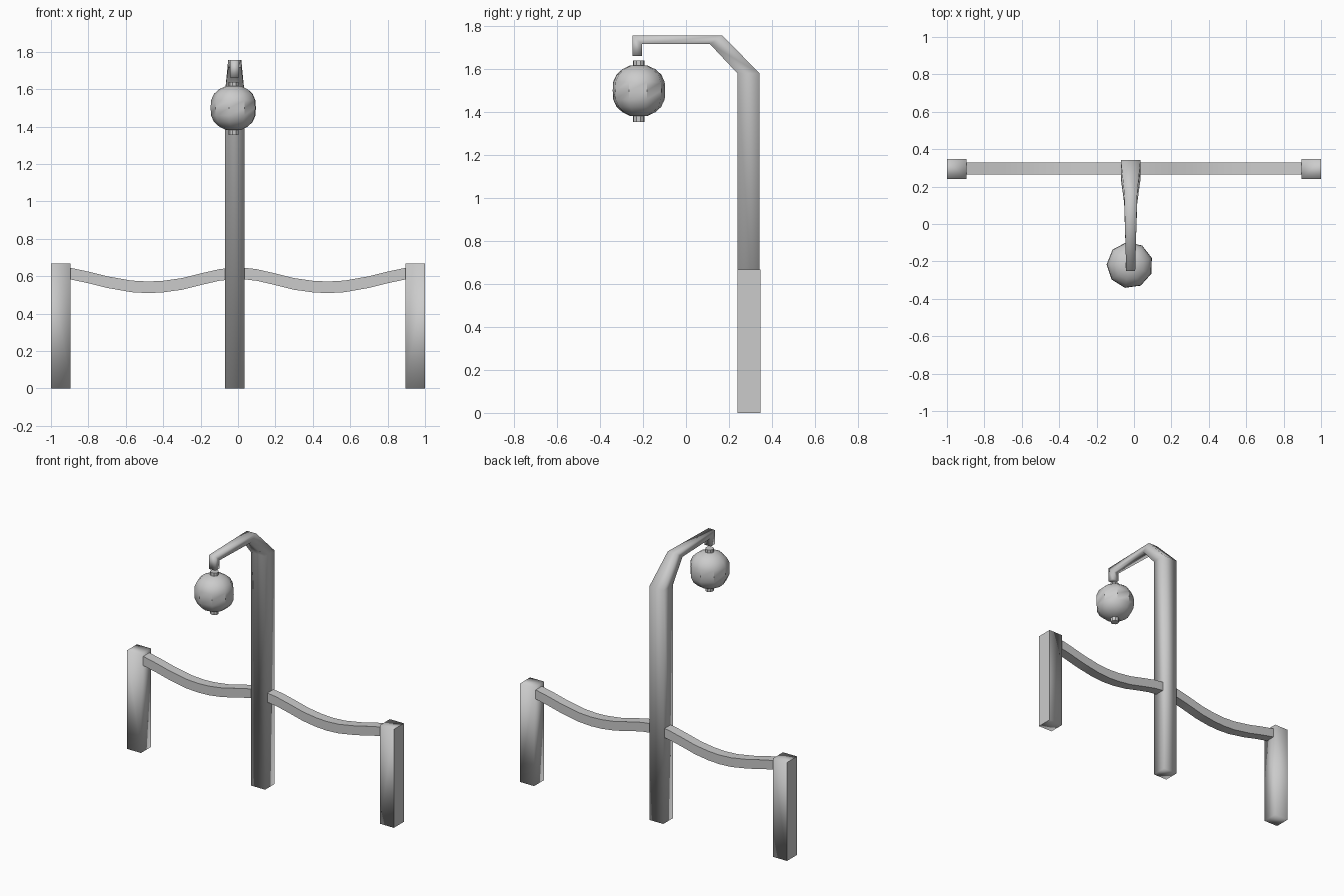
import bpy, bmesh, math

if "Cube" in bpy.data.objects:
    bpy.data.objects.remove(bpy.data.objects["Cube"])

grey = bpy.data.materials.new("plain_grey")
grey.use_nodes = True
grey.diffuse_color = (0.6, 0.6, 0.6, 1)
grey.node_tree.nodes["Principled BSDF"].inputs["Base Color"].default_value = (0.6, 0.6, 0.6, 1)


def loft(name, rings, angle):
    """Skin a list of equal-length rings of points and close both ends."""
    bm = bmesh.new()
    loops = [[bm.verts.new(p) for p in ring] for ring in rings]
    n = len(loops[0])
    for a, b in zip(loops, loops[1:]):
        for i in range(n):
            j = (i + 1) % n
            bm.faces.new((a[i], a[j], b[j], b[i]))
    bm.faces.new(loops[0])
    bm.faces.new(loops[-1])
    bmesh.ops.recalc_face_normals(bm, faces=bm.faces[:])
    mesh = bpy.data.meshes.new(name)
    bm.to_mesh(mesh)
    bm.free()
    mesh.materials.append(grey)
    obj = bpy.data.objects.new(name, mesh)
    bpy.context.collection.objects.link(obj)
    bpy.ops.object.select_all(action='DESELECT')
    obj.select_set(True)
    bpy.context.view_layer.objects.active = obj
    if angle >= 180:
        bpy.ops.object.shade_smooth()
    else:
        bpy.ops.object.shade_smooth_by_angle(angle=math.radians(angle))
    return obj


# Tall post whose top bends forward into a tapering arm with a hook
MID = -0.0175
sections = [  # outer (y, z), inner (y, z), half width
    ((0.343, 0), (0.24, 0), 0.0525),
    ((0.343, 1.58), (0.24, 1.58), 0.0525),
    ((0.17, 1.757), (0.112, 1.717), 0.035),
    ((-0.25, 1.757), (-0.205, 1.717), 0.024),
    ((-0.25, 1.662), (-0.205, 1.662), 0.024),
]
loft("lamp_post", [[(MID - h, *o), (MID + h, *o), (MID + h, *i), (MID - h, *i)]
                   for o, i, h in sections], 180)

# Short end posts and sagging rails, mirrored on both sides
rail_top = [(0.03, 0.646), (0.1, 0.638), (0.2, 0.615), (0.3, 0.59), (0.4, 0.576),
            (0.48, 0.572), (0.57, 0.577), (0.7, 0.6), (0.8, 0.625), (0.9, 0.646)]
for side, s in (("left", 1), ("right", -1)):
    post = loft(side + "_post",
                [[(s * x, y, z) for x, y in ((0.895, 0.24), (1, 0.24), (1, 0.347), (0.895, 0.347))]
                 for z in (0, 0.667)], 180)
    for f in post.data.polygons:  # the outer side stays flat
        if s * f.normal.x > 0.9:
            f.use_smooth = False
    loft(side + "_rail",
         [[(s * x, 0.264, z), (s * x, 0.33, z), (s * x, 0.33, z - 0.062), (s * x, 0.264, z - 0.062)]
          for x, z in rail_top], 35)


# Nine-sided lantern with a small collar at each end
def turned(name, profile):
    angles = [math.radians(18 + 40 * k) for k in range(9)]
    loft(name, [[(-0.0225 + r * math.cos(a), -0.22 + r * math.sin(a), z) for a in angles]
                for r, z in profile], 38)


half = [(0.122, 0.04), (0.106, 0.075), (0.078, 0.1), (0.04, 0.118)]
body = [(r, 1.5 - d) for r, d in reversed(half)] + [(0.124, 1.5)] + [(r, 1.5 + d) for r, d in half]
turned("lantern_body", body)
turned("lantern_top_collar", [(0.027, 1.6), (0.027, 1.64)])
turned("lantern_bottom_collar", [(0.027, 1.355), (0.027, 1.4)])
